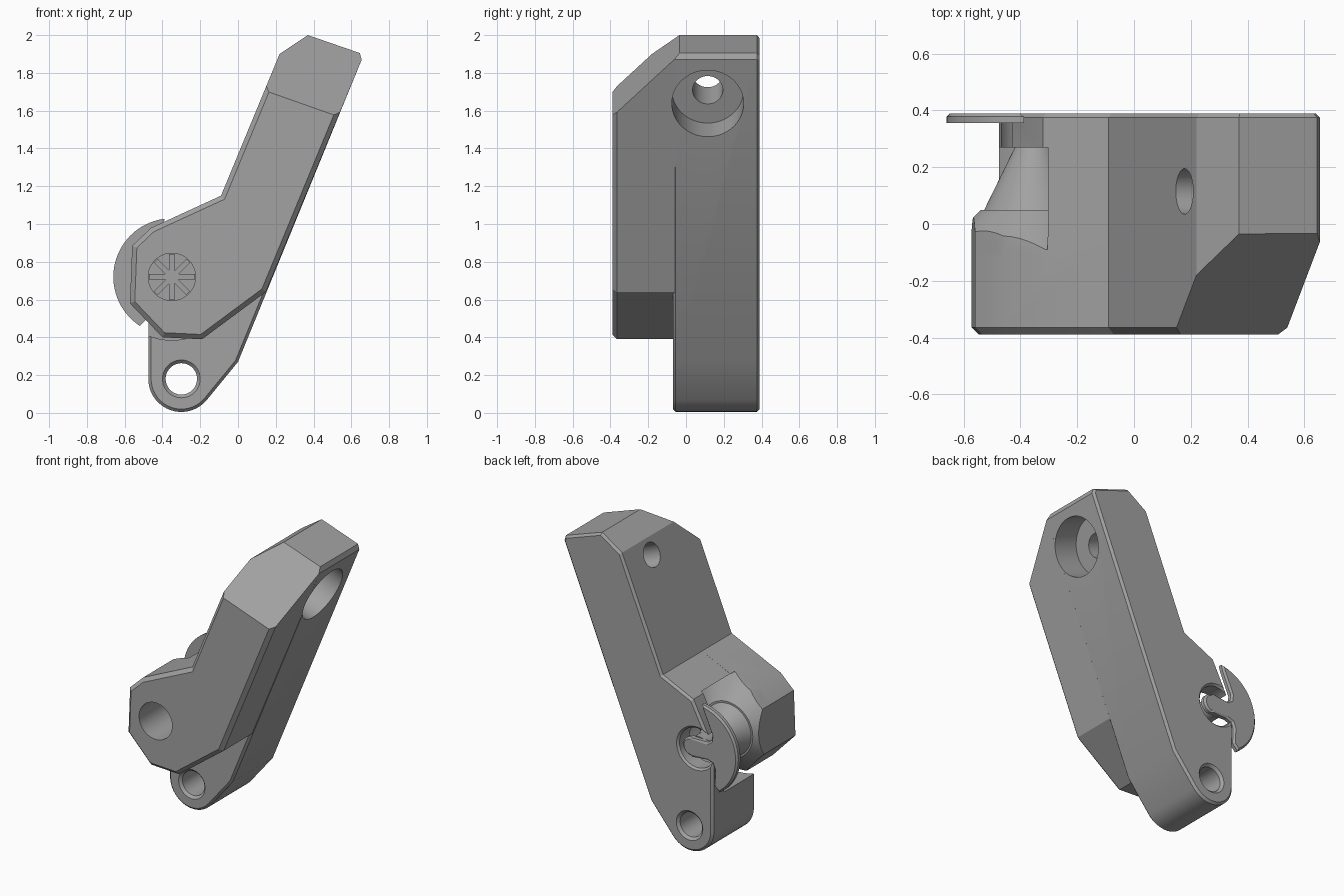
import bpy, bmesh, math
from mathutils import Vector, Matrix

if "Cube" in bpy.data.objects:
    bpy.data.objects.remove(bpy.data.objects["Cube"])

grey = bpy.data.materials.new("mid_grey")
grey.diffuse_color = (0.36, 0.36, 0.36, 1)
grey.use_nodes = True
grey.node_tree.nodes["Principled BSDF"].inputs["Base Color"].default_value = grey.diffuse_color
PX, PZ = -0.35, 0.72          # pivot axis
EX, EZ = -0.30, 0.18          # lower eye axis


def finish(bm, name):
    bmesh.ops.recalc_face_normals(bm, faces=bm.faces)
    me = bpy.data.meshes.new(name)
    bm.to_mesh(me)
    bm.free()
    me.materials.append(grey)
    ob = bpy.data.objects.new(name, me)
    bpy.context.collection.objects.link(ob)
    return ob


def prism(name, pts, y0, y1, bevel0=0, bevel1=0):
    """Extrude an x-z outline along y, chamfering the front and back rims."""
    bm = bmesh.new()
    face = bm.faces.new([bm.verts.new((x, y0, z)) for x, z in pts])
    ext = bmesh.ops.extrude_face_region(bm, geom=[face])
    for v in ext["geom"]:
        if isinstance(v, bmesh.types.BMVert):
            v.co.y = y1
    for y, b in ((y0, bevel0), (y1, bevel1)):
        if b:
            rim = [e for e in bm.edges if all(abs(v.co.y - y) < 1e-5 for v in e.verts)]
            bmesh.ops.bevel(bm, geom=rim, offset=b, segments=1, affect='EDGES')
    return finish(bm, name)


def lathe(name, prof, origin=(PX, 0, PZ), axis=(0, 1, 0), n=64):
    """Closed turned solid from (radius, distance along axis) points."""
    rot = Vector((0, 0, 1)).rotation_difference(Vector(axis)).to_matrix().to_4x4()
    m = Matrix.Translation(origin) @ rot
    bm = bmesh.new()
    rings = [[bm.verts.new(m @ Vector((r * math.cos(2 * math.pi * i / n),
                                       r * math.sin(2 * math.pi * i / n), h)))
              for i in range(n)] for r, h in prof]
    for a, b in zip(rings, rings[1:]):
        for i in range(n):
            j = (i + 1) % n
            bm.faces.new((a[i], a[j], b[j], b[i]))
    bm.faces.new(rings[0])
    bm.faces.new(rings[-1])
    return finish(bm, name)


def boolean(ob, other, op='DIFFERENCE', remove=True):
    mod = ob.modifiers.new("bool", 'BOOLEAN')
    mod.operation, mod.solver, mod.object = op, 'EXACT', other
    dg = bpy.context.evaluated_depsgraph_get()
    me = bpy.data.meshes.new_from_object(ob.evaluated_get(dg))
    ob.modifiers.clear()
    ob.data = me
    if remove:
        bpy.data.objects.remove(other)


def arc(cx, cz, r, a0, a1, n):
    return [(cx + r * math.cos(math.radians(a0 + (a1 - a0) * i / n)),
             cz + r * math.sin(math.radians(a0 + (a1 - a0) * i / n))) for i in range(n + 1)]


# Outlines: shared arm, front lump, rear arm with lower eye
arm = [(-0.09, 1.15), (0.22, 1.90), (0.37, 2.0), (0.645, 1.905), (0.655, 1.87)]
front = arm + [(0.147, 0.64), (-0.19, 0.39), (-0.40, 0.40), (-0.572, 0.58), (-0.56, 0.885), (-0.46, 0.98)]
rear = arm + [(0.0, 0.27)] + arc(EX, EZ, 0.175, -40, -180, 18) + [(-0.475, 0.62), (-0.43, 0.83), (-0.32, 1.043)]

body = prism("lever_body", front, -0.39, -0.045, 0.025, 0)
boolean(body, prism("rear_arm", rear, -0.07, 0.39, 0.015, 0.015), 'UNION')

# Round pocket behind the lump, leaving a conical shoulder
boolean(body, lathe("pocket", [(0.335, -0.09), (0.335, 0.27), (0.05, 0.27), (0.05, 0.19)]))
shoulder = lathe("shoulder", [(0.36, -0.12), (0.19, 0.05)])
clip = prism("clip", front, -0.3, 0.2)
boolean(shoulder, clip, 'INTERSECT')
boolean(body, shoulder, 'UNION')

# Pivot bore from the front and round recess at the back
boolean(body, lathe("bore", [(0.125, -0.5), (0.125, 0.08)]))
boolean(body, lathe("recess", [(0.135, 0.2), (0.135, 0.377), (0.16, 0.402)]))

# Lower eye with countersunk rims
boolean(body, lathe("eye", [(0.125, -0.095), (0.083, -0.053), (0.083, 0.373), (0.125, 0.415)],
                    (EX, 0, EZ)))

# Bolt hole and counterbore square to the arm
n = Vector((0.922, 0, -0.386))
mouth = Vector((0.555, 0.115, 1.64))
boolean(body, lathe("bolt_hole", [(0.08, -0.6), (0.08, -0.18), (0.19, -0.18), (0.19, 0.2)], mouth, n))

# Sloped cut across the upper front corner
bm = bmesh.new()
bm.from_mesh(body.data)
a, b, c = Vector((0.16, -0.39, 1.70)), Vector((0.50, -0.39, 1.58)), Vector((0.37, -0.035, 2.0))
no = (b - a).cross(c - a).normalized()
if no.z < 0:
    no = -no
cut = bmesh.ops.bisect_plane(bm, geom=bm.verts[:] + bm.edges[:] + bm.faces[:], dist=1e-5,
                             plane_co=a, plane_no=no, clear_outer=True)
rim = [e for e in cut["geom_cut"] if isinstance(e, bmesh.types.BMEdge)]
bmesh.ops.holes_fill(bm, edges=rim, sides=0)
bm.to_mesh(body.data)
bm.free()

# Conical spindle and shaft in the pocket
spindle = lathe("spindle", [(0.18, 0.045), (0.07, 0.27), (0.07, 0.36)])
boolean(spindle, lathe("seat", [(0.125, 0.0), (0.125, 0.05)]))

# Radial ribs at the bottom of the bore
for k in range(4):
    t = math.radians(45 * k)
    u, w = Vector((math.cos(t), math.sin(t))) * 0.122, Vector((-math.sin(t), math.cos(t))) * 0.014
    prism("bore_rib_%d" % (k + 1),
          [(PX + p.x, PZ + p.y) for p in (u + w, -u + w, -u - w, u - w)], 0.03, 0.06)

# Crescent thumb tab with a stem reaching into the recess
tab = (arc(PX, PZ, 0.31, 97, 237, 36) + [(-0.48, 0.50), (-0.485, 0.61), (-0.47, 0.645), (-0.43, 0.66)]
       + arc(PX + 0.04, PZ, 0.065, -100, 100, 14)
       + [(-0.43, 0.78), (-0.46, 0.80), (-0.465, 0.84), (-0.40, 0.985)])
prism("thumb_tab", tab, 0.355, 0.39, 0, 0.012)

for ob in list(bpy.context.scene.objects):
    bpy.ops.object.select_all(action='DESELECT')
    ob.select_set(True)
    bpy.context.view_layer.objects.active = ob
    bpy.ops.object.shade_smooth_by_angle(angle=math.radians(20))
